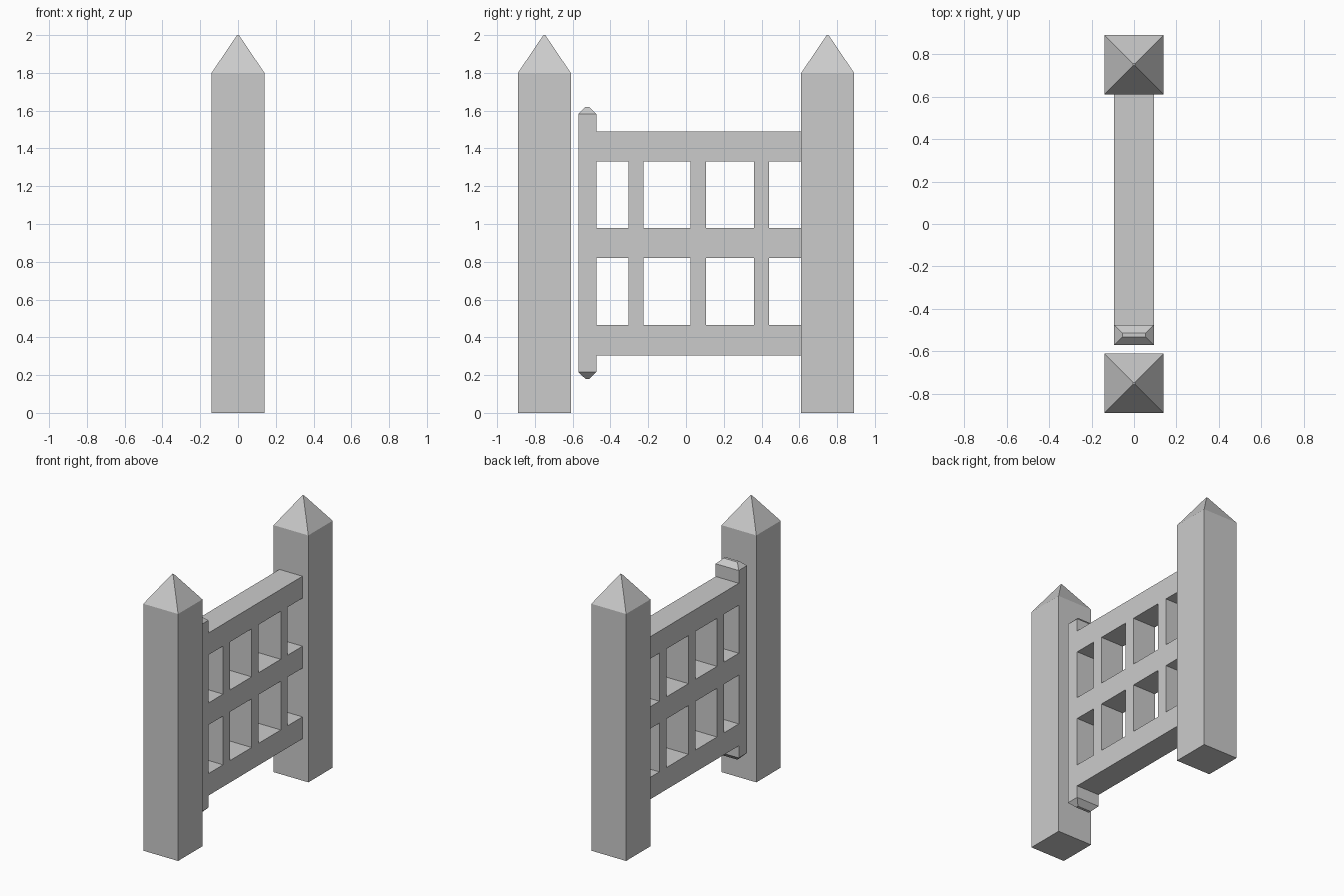
import bpy, bmesh

cube = bpy.data.objects.get("Cube")
if cube:
    bpy.data.objects.remove(cube, do_unlink=True)

grey = bpy.data.materials.new("plain_grey")
grey.use_nodes = True
colour = (0.6, 0.6, 0.6, 1)
grey.diffuse_color = colour
grey.node_tree.nodes["Principled BSDF"].inputs["Base Color"].default_value = colour


def finish(bm, name):
    bmesh.ops.recalc_face_normals(bm, faces=bm.faces)
    mesh = bpy.data.meshes.new(name)
    bm.to_mesh(mesh)
    bm.free()
    mesh.materials.append(grey)
    obj = bpy.data.objects.new(name, mesh)
    bpy.context.collection.objects.link(obj)
    return obj


def stacked_column(name, y, sections):
    """Column through rectangular sections (half x, half y, z), closed at both ends."""
    bm = bmesh.new()
    rings = [[bm.verts.new((sx * hx, y + sy * hy, z))
              for sx, sy in ((-1, -1), (1, -1), (1, 1), (-1, 1))]
             for hx, hy, z in sections]
    bm.faces.new(rings[0])
    bm.faces.new(rings[-1])
    for low, high in zip(rings, rings[1:]):
        for i in range(4):
            j = (i + 1) % 4
            bm.faces.new((low[i], low[j], high[j], high[i]))
    return finish(bm, name)


# Pointed gate posts
for name, y in (("front_post", -0.75), ("back_post", 0.75)):
    stacked_column(name, y, [(0.14, 0.14, 0), (0.14, 0.14, 1.8), (0.005, 0.005, 2)])

# Gate lattice: flat grid with the openings left out, extruded to thickness
half = 0.093
ys = [-0.57, -0.475, -0.305, -0.225, 0.025, 0.105, 0.36, 0.44, 0.62]
zs = [0.217, 0.305, 0.465, 0.82, 0.98, 1.33, 1.49, 1.583]
bm = bmesh.new()
grid = [[bm.verts.new((-half, y, z)) for z in zs] for y in ys]
for c in range(len(ys) - 1):
    for r in range(len(zs) - 1):
        stile = c == 0
        rail = r % 2 == 1
        picket = c % 2 == 0 and 0 < r < len(zs) - 2
        if stile or rail or picket:
            bm.faces.new((grid[c][r], grid[c + 1][r], grid[c + 1][r + 1], grid[c][r + 1]))
bmesh.ops.delete(bm, geom=[v for v in bm.verts if not v.link_faces], context='VERTS')
extruded = bmesh.ops.extrude_face_region(bm, geom=bm.faces[:], use_keep_orig=True)["geom"]
moved = [g for g in extruded if isinstance(g, bmesh.types.BMVert)]
bmesh.ops.translate(bm, verts=moved, vec=(2 * half, 0, 0))
finish(bm, "gate_lattice")

# Bevelled caps on both ends of the gate stile
for name, z, tip in (("stile_top_cap", 1.583, 1.62), ("stile_bottom_cap", 0.217, 0.18)):
    stacked_column(name, -0.5225, [(half, 0.0475, z), (0.055, 0.01, tip)])
